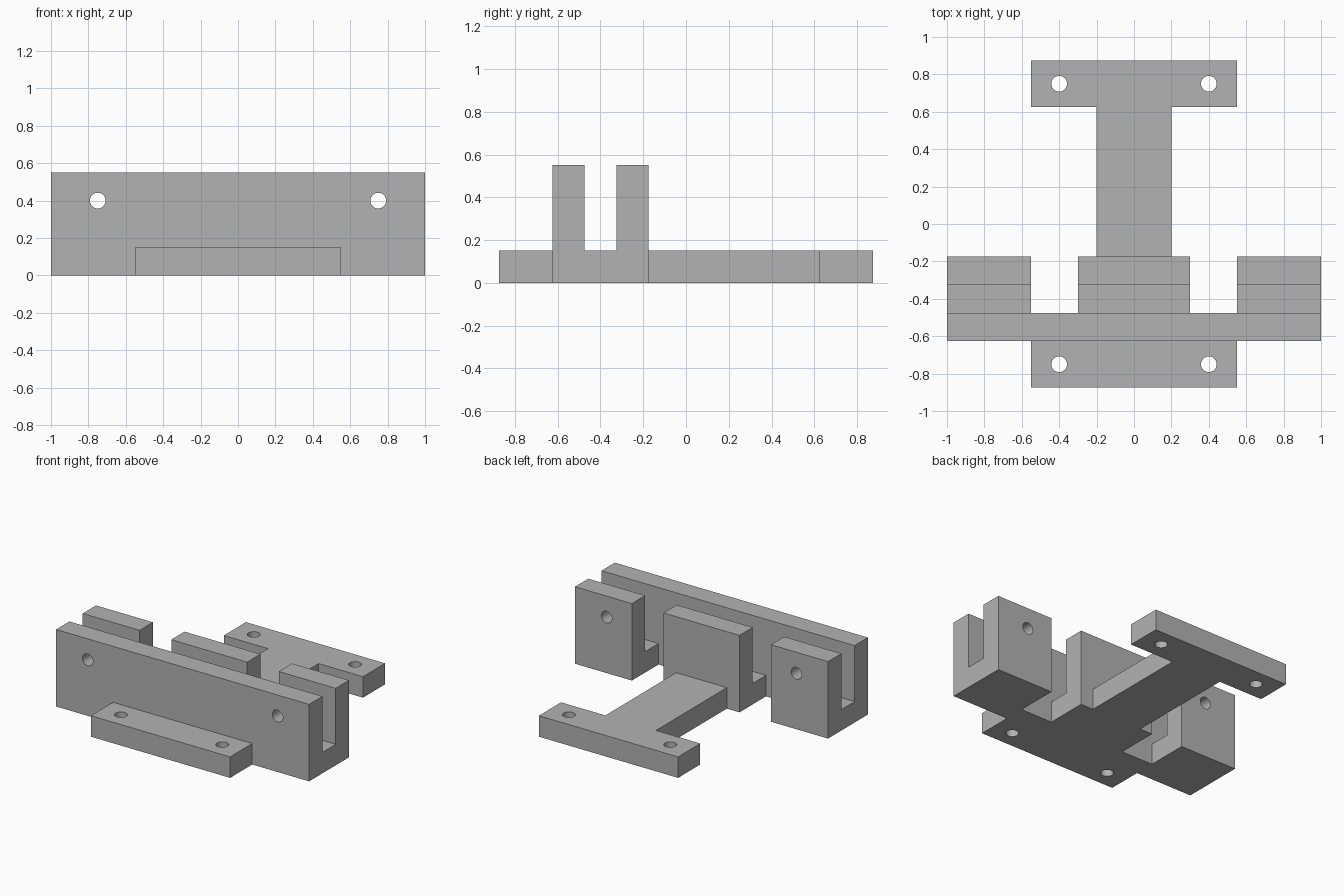
import bpy
import bmesh
from math import radians
from mathutils import Matrix

cube = bpy.data.objects.get("Cube")
if cube:
    bpy.data.objects.remove(cube, do_unlink=True)

HEIGHT, PLATE = 0.55, 0.15

grey = bpy.data.materials.new("mid grey")
grey.use_nodes = True
colour = (0.45, 0.45, 0.45, 1)
grey.diffuse_color = colour
grey.node_tree.nodes["Principled BSDF"].inputs["Base Color"].default_value = colour


def add_object(name, bm):
    bmesh.ops.recalc_face_normals(bm, faces=bm.faces[:])
    mesh = bpy.data.meshes.new(name)
    bm.to_mesh(mesh)
    bm.free()
    mesh.materials.append(grey)
    obj = bpy.data.objects.new(name, mesh)
    bpy.context.collection.objects.link(obj)
    return obj


def cut(target, name, bm):
    cutter = add_object(name, bm)
    cutter.hide_render = True
    mod = target.modifiers.new(name, "BOOLEAN")
    mod.operation, mod.solver, mod.object = "DIFFERENCE", "EXACT", cutter
    bpy.context.view_layer.objects.active = target
    bpy.ops.object.modifier_apply(modifier=name)
    bpy.data.objects.remove(cutter, do_unlink=True)


def box(y0, y1):
    # Clearance above the base plate between two depths
    bm = bmesh.new()
    size = Matrix.Diagonal((3, y1 - y0, 1, 1))
    place = Matrix.Translation((0, (y0 + y1) / 2, PLATE + 0.5))
    bmesh.ops.create_cube(bm, size=1, matrix=place @ size)
    return bm


def hole(place, length):
    bm = bmesh.new()
    bmesh.ops.create_cone(bm, cap_ends=True, segments=32, radius1=0.042,
                          radius2=0.042, depth=length, matrix=place)
    return bm


# Plan outline, right half mirrored, raised to full height
half = [(0.55, -0.875), (0.55, -0.625), (1, -0.625), (1, -0.175),
        (0.55, -0.175), (0.55, -0.475), (0.3, -0.475), (0.3, -0.175),
        (0.2, -0.175), (0.2, 0.625), (0.55, 0.625), (0.55, 0.875)]
outline = half + [(-x, y) for x, y in reversed(half)]
bm = bmesh.new()
face = bm.faces.new([bm.verts.new((x, y, 0)) for x, y in outline])
raised = bmesh.ops.extrude_face_region(bm, geom=[face])["geom"]
bmesh.ops.translate(bm, vec=(0, 0, HEIGHT),
                    verts=[v for v in raised if isinstance(v, bmesh.types.BMVert)])
bracket = add_object("slotted_bracket", bm)

# Lower the flanges and stem, and open the slot between the walls
for name, y0, y1 in (("front_clearance", -1, -0.625),
                     ("wall_slot", -0.475, -0.325),
                     ("rear_clearance", -0.175, 1)):
    cut(bracket, name, box(y0, y1))

# Pin holes through both walls, bolt holes through both flanges
for side in (-1, 1):
    turn = Matrix.Rotation(radians(90), 4, "X")
    cut(bracket, "pin_hole", hole(Matrix.Translation((side * 0.75, -0.4, 0.4)) @ turn, 0.8))
    for y in (-0.75, 0.75):
        cut(bracket, "bolt_hole", hole(Matrix.Translation((side * 0.4, y, 0.075)), 0.4))

# Smooth hole walls with crisp edges
bpy.ops.object.select_all(action="DESELECT")
bracket.select_set(True)
bpy.context.view_layer.objects.active = bracket
bpy.ops.object.shade_smooth_by_angle(angle=radians(30))
